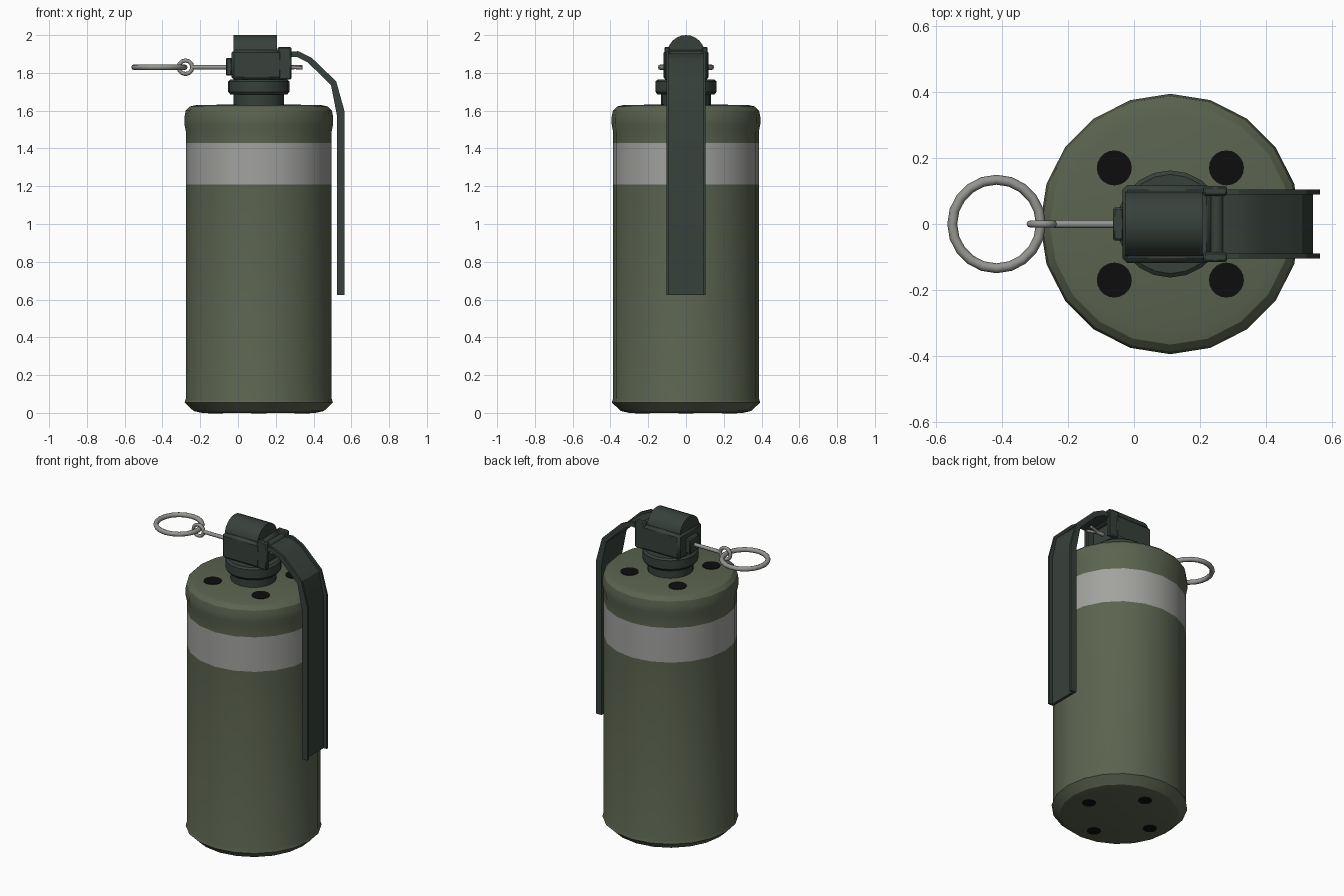
import bpy, bmesh, math
from mathutils import Matrix, Vector

if "Cube" in bpy.data.objects:
    bpy.data.objects.remove(bpy.data.objects["Cube"])

CX = 0.11  # canister axis


def mat(name, rgb):
    m = bpy.data.materials.new(name)
    m.diffuse_color = (*rgb, 1)
    m.use_nodes = True
    m.node_tree.nodes["Principled BSDF"].inputs["Base Color"].default_value = m.diffuse_color
    return m


OLIVE = mat("olive_paint", (0.105, 0.125, 0.078))
GREY = mat("grey_band", (0.36, 0.36, 0.345))
DARK = mat("dark_green_metal", (0.038, 0.052, 0.043))
STEEL = mat("steel", (0.30, 0.30, 0.28))
BLACK = mat("black_holes", (0.004, 0.004, 0.004))


def finish(bm, name, mats, angle=30, bevel=0):
    bmesh.ops.recalc_face_normals(bm, faces=bm.faces)
    me = bpy.data.meshes.new(name)
    bm.to_mesh(me)
    bm.free()
    for m in mats:
        me.materials.append(m)
    me.shade_smooth()
    me.set_sharp_from_angle(angle=math.radians(angle))
    ob = bpy.data.objects.new(name, me)
    bpy.context.collection.objects.link(ob)
    if bevel:
        b = ob.modifiers.new("bevel", 'BEVEL')
        b.width, b.segments = bevel, 1
    return ob


def lathe(name, profile, mats, sides=20, rule=None):
    """Closed solid turned around the canister axis from (radius, z) points."""
    bm = bmesh.new()
    rings = [[bm.verts.new((CX + r * math.cos(2 * math.pi * i / sides),
                            r * math.sin(2 * math.pi * i / sides), z))
              for i in range(sides)] for r, z in profile]
    for a, b in zip(rings, rings[1:]):
        for i in range(sides):
            j = (i + 1) % sides
            bm.faces.new((a[i], a[j], b[j], b[i]))
    bm.faces.new(rings[0])
    bm.faces.new(rings[-1])
    if rule:
        for f in bm.faces:
            f.material_index = rule(f.calc_center_median().z)
    return finish(bm, name, mats)


def prism(name, pts, axis, lo, hi, mats, bevel=0):
    """Extrude a 2D outline: (x,z) points along y, or (y,z) points along x."""
    bm = bmesh.new()
    to3 = (lambda p, t: (p[0], t, p[1])) if axis == 'y' else (lambda p, t: (t, p[0], p[1]))
    a = [bm.verts.new(to3(p, lo)) for p in pts]
    b = [bm.verts.new(to3(p, hi)) for p in pts]
    n = len(pts)
    for i in range(n):
        bm.faces.new((a[i], a[(i + 1) % n], b[(i + 1) % n], b[i]))
    bm.faces.new(a)
    bm.faces.new(b)
    return finish(bm, name, mats, bevel=bevel)


def box(name, x0, x1, y0, y1, z0, z1, mats, bevel=0):
    return prism(name, [(x0, z0), (x1, z0), (x1, z1), (x0, z1)], 'y', y0, y1, mats, bevel)


def rod(name, p, q, r, mats, sides=8):
    p, q = Vector(p), Vector(q)
    bm = bmesh.new()
    m = Matrix.Translation((p + q) / 2) @ (q - p).to_track_quat('Z', 'Y').to_matrix().to_4x4()
    bmesh.ops.create_cone(bm, cap_ends=True, segments=sides, radius1=r, radius2=r,
                          depth=(q - p).length, matrix=m)
    return finish(bm, name, mats, 50)


def torus(name, centre, major, minor, mats, upright=False, n=20, k=8):
    bm = bmesh.new()
    rings = []
    for i in range(n):
        t = 2 * math.pi * i / n
        ring = []
        for j in range(k):
            s = 2 * math.pi * j / k
            u, v, w = ((major + minor * math.cos(s)) * math.cos(t),
                       (major + minor * math.cos(s)) * math.sin(t), minor * math.sin(s))
            off = Vector((u, w, v)) if upright else Vector((u, v, w))
            ring.append(bm.verts.new(Vector(centre) + off))
        rings.append(ring)
    for i in range(n):
        a, b = rings[i], rings[(i + 1) % n]
        for j in range(k):
            bm.faces.new((a[j], b[j], b[(j + 1) % k], a[(j + 1) % k]))
    return finish(bm, name, mats, 60)


# Canister with rolled rims and painted band
lathe("canister", [(0.30, 0.0), (0.345, 0.01), (0.393, 0.055), (0.386, 0.075), (0.386, 1.21),
                   (0.386, 1.43), (0.386, 1.49), (0.394, 1.53), (0.394, 1.565), (0.387, 1.60),
                   (0.365, 1.622), (0.33, 1.63)],
      [OLIVE, GREY], rule=lambda z: 1 if 1.21 < z < 1.43 else 0)

# Gas ports: diagonal on the lid, square to the axes underneath
for i in range(4):
    a = math.pi / 2 * i
    for nm, ang, d, r, z in (("top_port", a + math.pi / 4, 0.24, 0.053, 1.63),
                             ("bottom_port", a, 0.23, 0.04, 0.001)):
        c = Vector((CX + d * math.cos(ang), d * math.sin(ang), z))
        rod(f"{nm}_{i}", c - Vector((0, 0, 0.003)), c + Vector((0, 0, 0.003)), r, [BLACK], 20)

# Fuze neck and collar
lathe("fuze_neck", [(0.133, 1.62), (0.133, 1.70)], [DARK])
lathe("fuze_collar", [(0.15, 1.685), (0.162, 1.70), (0.162, 1.755), (0.15, 1.765)], [DARK])

# Fuze head: bevelled block with arched cap
box("fuze_block", -0.035, 0.235, -0.118, 0.118, 1.762, 1.922, [DARK], 0.015)
arch = [(0.1 * math.cos(math.pi * i / 12), 1.90 + 0.1 * math.sin(math.pi * i / 12))
        for i in range(13)]
prism("fuze_cap", arch + [(-0.1, 1.80), (0.1, 1.80)], 'x', -0.025, 0.207, [DARK])
box("pin_boss", -0.064, -0.03, -0.05, 0.05, 1.785, 1.88, [DARK], 0.006)

# Hinge ears and hinge bar
for s, side in ((-1, "front"), (1, "back")):
    y0, y1 = sorted((s * 0.085, s * 0.115))
    box(f"hinge_ear_{side}", 0.21, 0.282, y0, y1, 1.765, 1.938, [DARK], 0.006)
rod("hinge_bar", (0.25, -0.1, 1.895), (0.25, 0.1, 1.895), 0.022, [DARK])

# Safety lever: bent sheet with outward side flanges
inner = [(0.25, 1.88), (0.31, 1.885), (0.37, 1.855), (0.492, 1.735), (0.523, 1.58), (0.523, 0.625)]
middle = [(0.25, 1.90), (0.315, 1.902), (0.38, 1.87), (0.508, 1.745), (0.541, 1.59), (0.541, 0.625)]
outer = [(0.25, 1.91), (0.318, 1.915), (0.39, 1.88), (0.52, 1.755), (0.563, 1.60), (0.563, 0.625)]
prism("lever_sheet", inner + middle[::-1], 'y', -0.095, 0.095, [DARK])
for s, side in ((-1, "front"), (1, "back")):
    y0, y1 = sorted((s * 0.09, s * 0.104))
    prism(f"lever_flange_{side}", inner + outer[::-1], 'y', y0, y1, [DARK])

# Safety pin, its eye, split tips and pull ring
rod("pin", (-0.24, 0, 1.83), (0.30, 0, 1.83), 0.012, [STEEL])
for s, side in ((-1, "front"), (1, "back")):
    rod(f"pin_tip_{side}", (0.28, s * 0.006, 1.83), (0.34, s * 0.02, 1.83 + s * 0.004), 0.009, [STEEL])
torus("pin_eye", (-0.278, 0, 1.83), 0.036, 0.011, [STEEL], upright=True, n=12)
torus("pull_ring", (-0.416, 0, 1.83), 0.134, 0.015, [STEEL])
